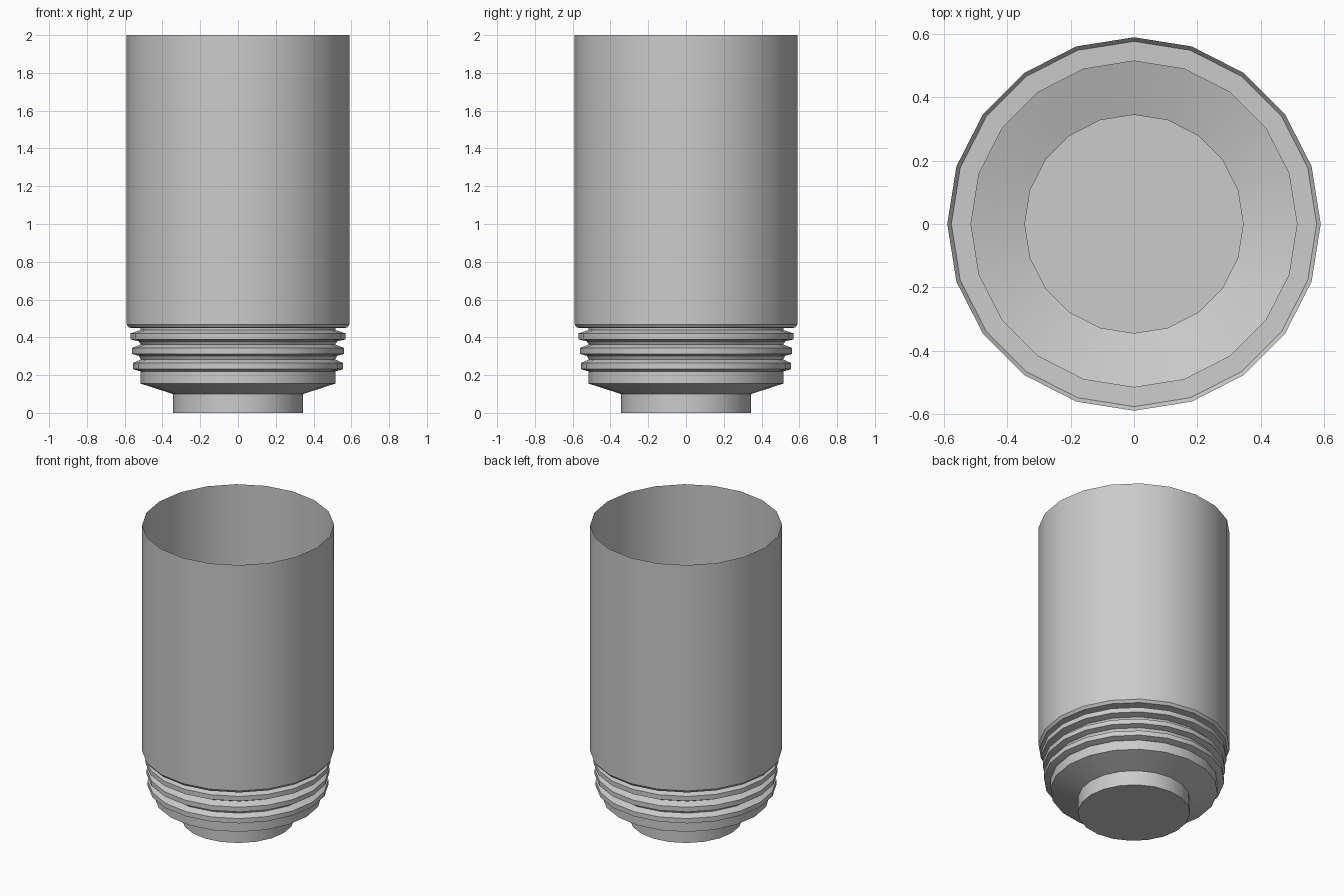
import bpy
import bmesh
from math import cos, sin, tau, radians

cube = bpy.data.objects.get("Cube")
if cube:
    bpy.data.objects.remove(cube, do_unlink=True)

SIDES = 20
GROOVE = 0.515

# One plain grey for the whole cup
grey = bpy.data.materials.new("plain grey")
grey.use_nodes = True
colour = (0.6, 0.6, 0.6, 1)
grey.diffuse_color = colour
grey.node_tree.nodes["Principled BSDF"].inputs["Base Color"].default_value = colour


def lathe(name, profile, capped=False):
    """Spin (radius, height) points, listed bottom to top, into an open shell."""
    bm = bmesh.new()
    rings = [[bm.verts.new((r * cos(tau * i / SIDES), r * sin(tau * i / SIDES), z))
              for i in range(SIDES)] for r, z in profile]
    for low, high in zip(rings, rings[1:]):
        for i in range(SIDES):
            j = (i + 1) % SIDES
            bm.faces.new((low[i], low[j], high[j], high[i]))
    if capped:
        bm.faces.new(rings[0][::-1])
    mesh = bpy.data.meshes.new(name)
    bm.to_mesh(mesh)
    bm.free()
    mesh.materials.append(grey)
    obj = bpy.data.objects.new(name, mesh)
    bpy.context.collection.objects.link(obj)
    bpy.ops.object.select_all(action="DESELECT")
    obj.select_set(True)
    bpy.context.view_layer.objects.active = obj
    bpy.ops.object.shade_smooth_by_angle(angle=radians(30))
    return obj


# Closed foot flaring out to the neck
lathe("base", [(0.345, 0), (0.345, 0.1), (GROOVE, 0.155), (GROOVE, 0.22)], capped=True)

# Three ridges, each a little wider than the one below
neck = [(GROOVE, 0.22)]
for radius, z in ((0.556, 0.25), (0.562, 0.33), (0.57, 0.407)):
    neck += [(GROOVE + 0.01, z - 0.028), (radius, z - 0.018),
             (radius, z + 0.014), (GROOVE + 0.01, z + 0.028), (GROOVE, z + 0.032)]
neck.append((GROOVE, 0.449))
lathe("ridged_neck", neck)

# Tall open sleeve with a bevelled lower edge
lathe("sleeve", [(GROOVE, 0.449), (0.577, 0.451), (0.59, 0.468), (0.59, 2)])
